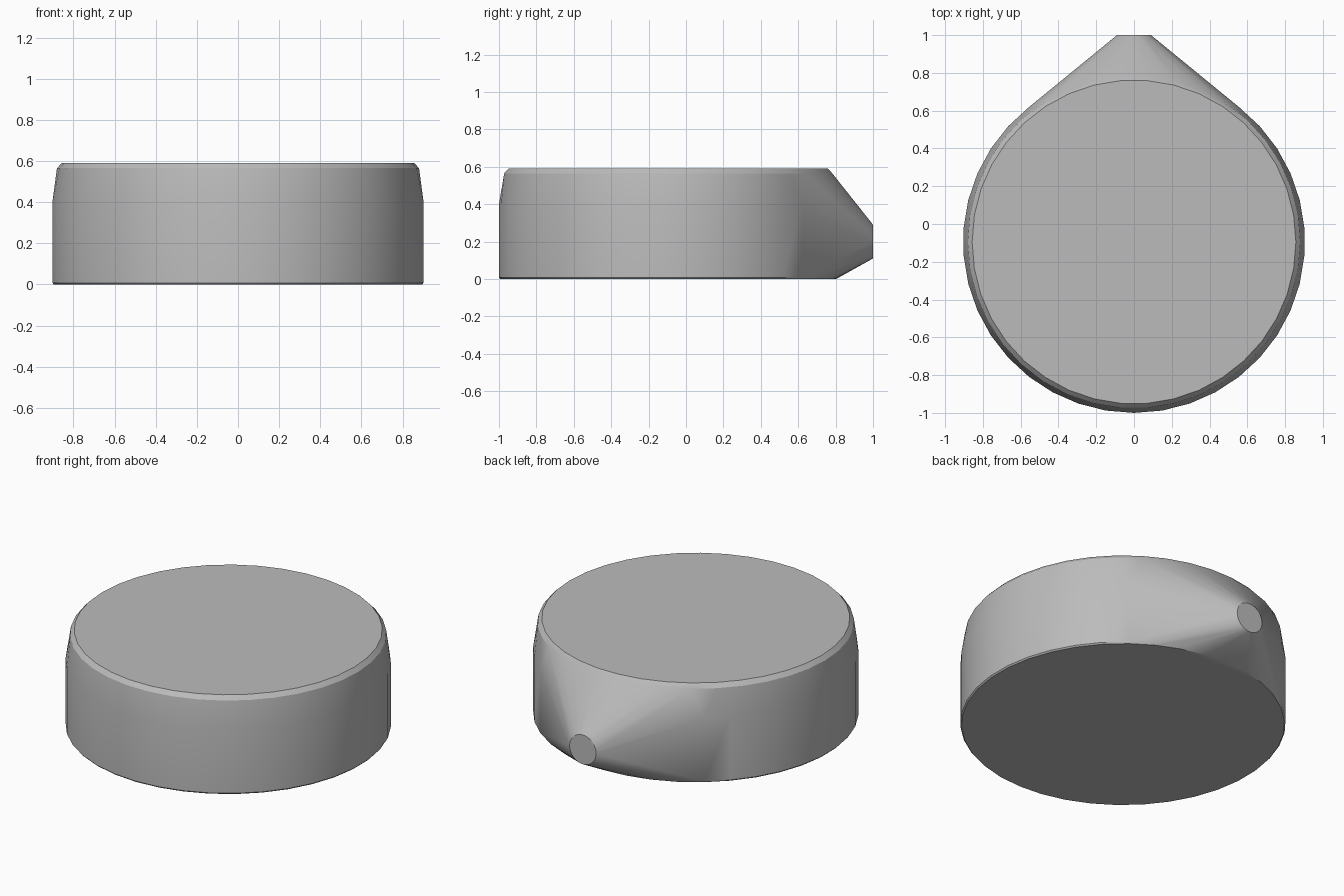
import bpy
import bmesh
from math import sin, cos, tau, radians

cube = bpy.data.objects.get("Cube")
if cube:
    bpy.data.objects.remove(cube, do_unlink=True)

CENTRE_Y = -0.095
SIDES = 38

grey = bpy.data.materials.new("plain grey")
grey.use_nodes = True
colour = (0.5, 0.5, 0.5, 1)
grey.diffuse_color = colour
grey.node_tree.nodes["Principled BSDF"].inputs["Base Color"].default_value = colour

bm = bmesh.new()

# Round body: rings of (radius, height, turn in steps)
for radius, z, turn in [(0.898, 0, 0), (0.905, 0.008, 0), (0.905, 0.4, 0),
                        (0.88, 0.565, 0.5), (0.857, 0.59, 0.5)]:
    for i in range(SIDES):
        a = tau * (i + turn) / SIDES
        bm.verts.new((radius * sin(a), CENTRE_Y - radius * cos(a), z))

# Small round spout end, facing the back
for i in range(32):
    a = tau * i / 32
    bm.verts.new((0.09 * cos(a), 1, 0.2 + 0.09 * sin(a)))

# One taut skin around the body and spout
hull = bmesh.ops.convex_hull(bm, input=bm.verts)
loose = {v for v in hull["geom_interior"] if isinstance(v, bmesh.types.BMVert)}
loose |= {v for v in bm.verts if not v.link_faces}
bmesh.ops.delete(bm, geom=list(loose), context="VERTS")
bmesh.ops.dissolve_limit(bm, angle_limit=radians(0.5),
                         verts=bm.verts, edges=bm.edges)
bmesh.ops.recalc_face_normals(bm, faces=bm.faces)

mesh = bpy.data.meshes.new("spouted_body")
bm.to_mesh(mesh)
bm.free()
mesh.materials.append(grey)
body = bpy.data.objects.new("spouted_body", mesh)
bpy.context.collection.objects.link(body)

bpy.ops.object.select_all(action="DESELECT")
body.select_set(True)
bpy.context.view_layer.objects.active = body
bpy.ops.object.shade_smooth_by_angle(angle=radians(30))
